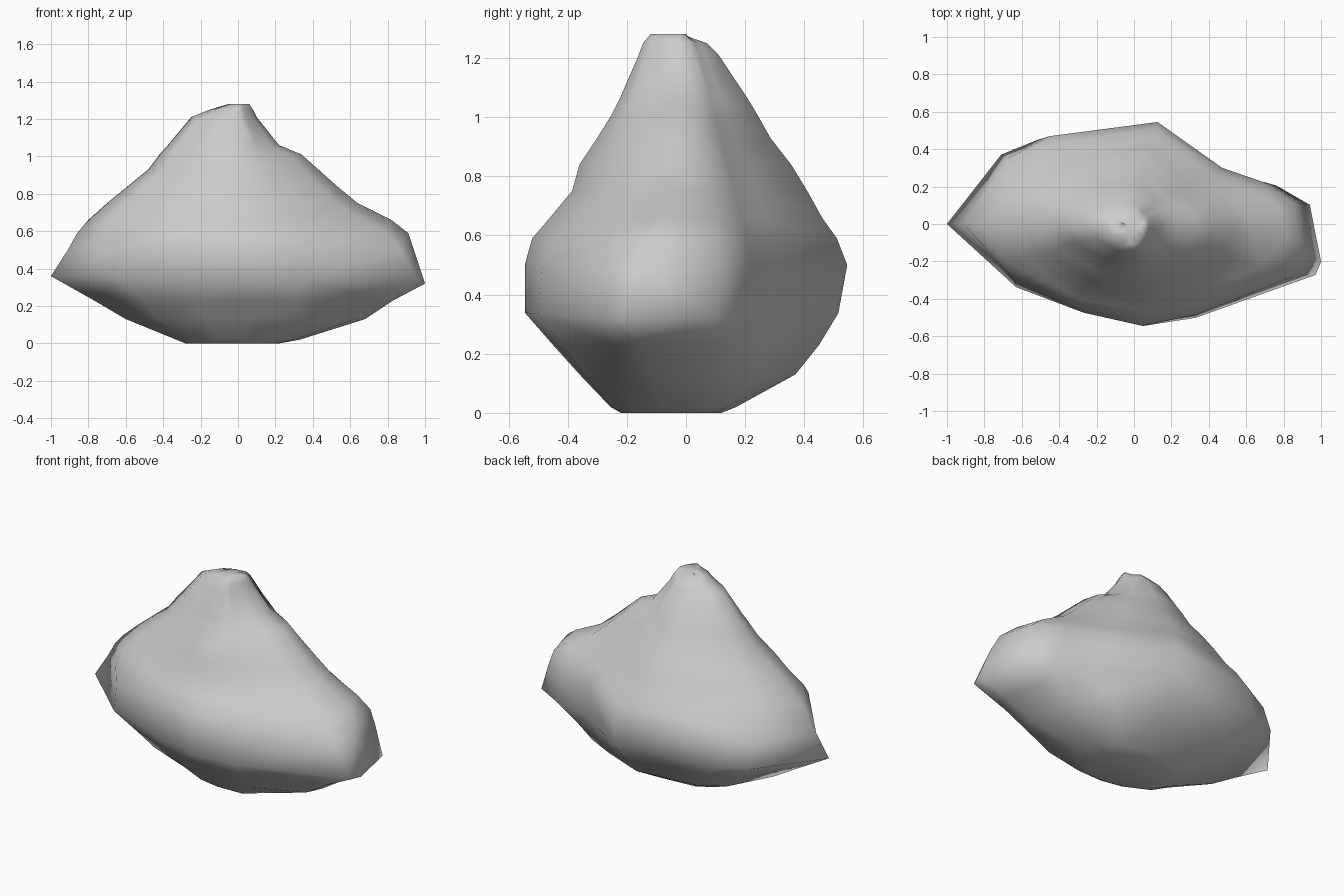
import bpy, bmesh

if "Cube" in bpy.data.objects:
    bpy.data.objects.remove(bpy.data.objects["Cube"])

# Plan outlines in unit space: base, broad middle and crest
BASE = [(1, -.3), (.95, .2), (.8, .5), (.55, .8), (.12, 1), (-.52, .9), (-.8, .6),
        (-1, -.1), (-.78, -.6), (-.3, -.9), (.1, -1), (.62, -.98), (.9, -.7)]
LOWER = [(1, -.37), (.94, .2), (.76, .4), (.5, .54), (.14, 1), (-.52, .87), (-.71, .72),
         (-1, 0), (-.63, -.62), (-.26, -.87), (.05, -1), (.33, -.92), (.97, -.5)]
UPPER = [(1, -.15), (.93, .22), (.74, .4), (.5, .58), (.12, 1), (-.45, .84), (-.82, .45),
         (-1, .0), (-.85, -.45), (-.38, -.87), (.05, -1), (.4, -.82), (.82, -.5)]

# Height, x range, y range of each slice, and shape: -1 base, 0 middle, 1 crest
LEVELS = [
    (.00, -.28, .22, -.22, .12, -1),
    (.02, -.33, .33, -.255, .17, -1),
    (.13, -.60, .68, -.36, .37, -.6),
    (.23, -.77, .83, -.45, .45, -.2),
    (.34, -1.0, 1.0, -.545, .515, 0),
    (.50, -.91, .94, -.545, .545, .3),
    (.59, -.86, .91, -.52, .51, .7),
    (.66, -.80, .82, -.46, .46, 1),
    (.75, -.70, .64, -.385, .41, 1),
    (.84, -.59, .53, -.36, .355, 1),
    (.93, -.48, .43, -.30, .285, 1),
    (1.01, -.42, .34, -.25, .24, 1),
    (1.06, -.375, .22, -.225, .21, 1),
    (1.21, -.25, .10, -.16, .11, 1),
    (1.25, -.15, .08, -.145, .07, 1),
    (1.28, -.05, .06, -.12, -.02, 1),
]


def slice_points(z, x0, x1, y0, y1, shape):
    other, t = (UPPER, shape) if shape > 0 else (BASE, -shape)
    for (ax, ay), (bx, by) in zip(LOWER, other):
        x, y = ax + (bx - ax) * t, ay + (by - ay) * t
        tilt = -.02 * x if shape == 0 else 0      # right tip sits lower than left
        yield (x * (x1 if x > 0 else -x0), y * (y1 if y > 0 else -y0), z + tilt)


# Boulder body: loft the slices and cap both ends
bm = bmesh.new()
rings = [[bm.verts.new(p) for p in slice_points(*lv)] for lv in LEVELS]
n = len(LOWER)
for a, b in zip(rings, rings[1:]):
    for i in range(n):
        j = (i + 1) % n
        bm.faces.new((a[i], a[j], b[j], b[i]))
bm.faces.new(rings[0][::-1])
bm.faces.new(rings[-1])
bmesh.ops.remove_doubles(bm, verts=bm.verts, dist=.004)
bmesh.ops.triangulate(bm, faces=bm.faces)
bmesh.ops.recalc_face_normals(bm, faces=bm.faces)
for f in bm.faces:
    f.smooth = True
mesh = bpy.data.meshes.new("boulder")
bm.to_mesh(mesh)
bm.free()
boulder = bpy.data.objects.new("boulder", mesh)
bpy.context.collection.objects.link(boulder)
